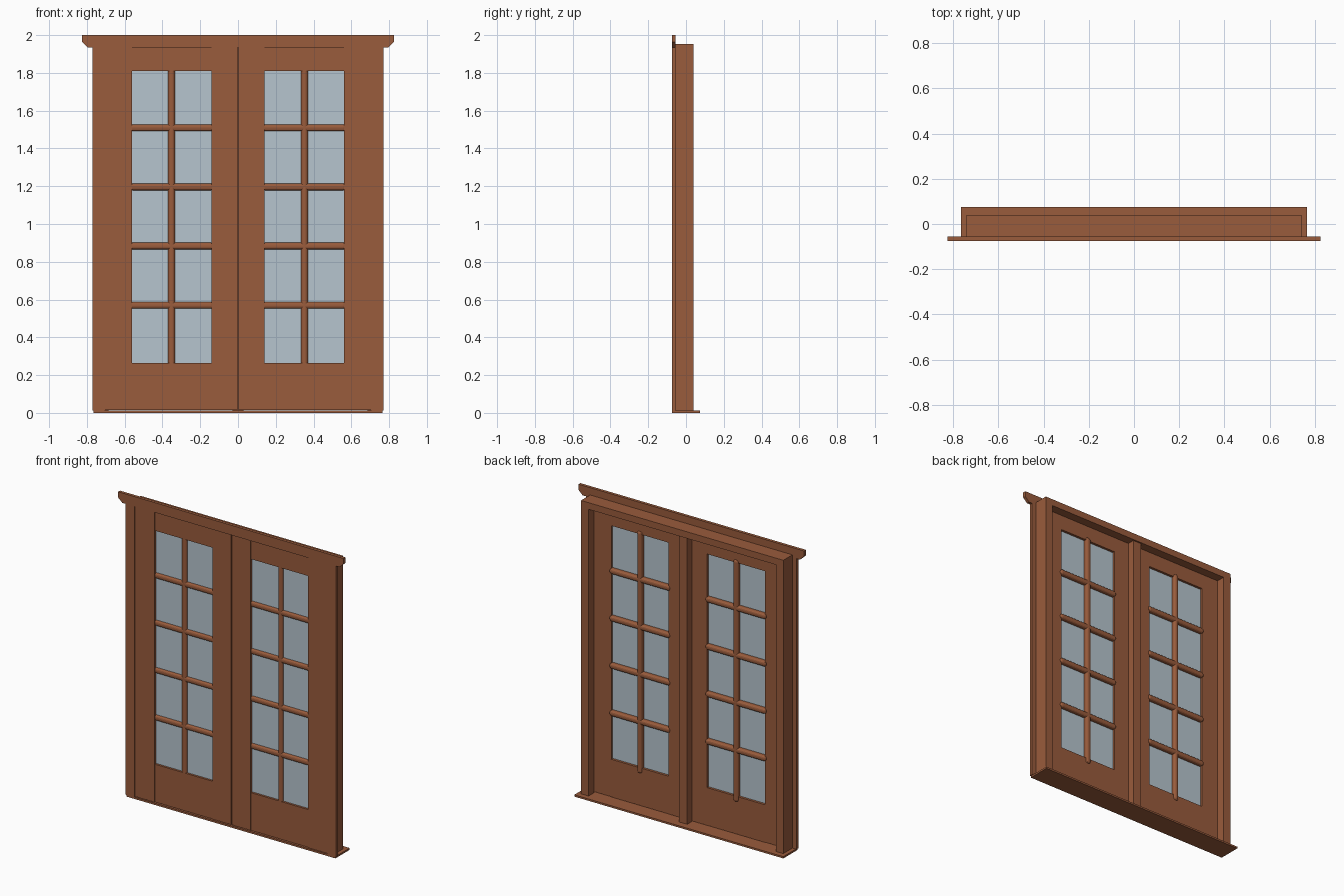
import bpy, bmesh

cube = bpy.data.objects.get("Cube")
if cube:
    bpy.data.objects.remove(cube, do_unlink=True)


def material(name, rgb):
    m = bpy.data.materials.new(name)
    m.use_nodes = True
    m.diffuse_color = (*rgb, 1)
    m.node_tree.nodes["Principled BSDF"].inputs["Base Color"].default_value = (*rgb, 1)
    return m


WOOD = material("brown wood", (0.32, 0.106, 0.045))
GLASS = material("pale glass", (0.47, 0.56, 0.62))


def finish(name, bm, mat):
    bmesh.ops.recalc_face_normals(bm, faces=bm.faces)
    mesh = bpy.data.meshes.new(name)
    bm.to_mesh(mesh)
    bm.free()
    mesh.materials.append(mat)
    obj = bpy.data.objects.new(name, mesh)
    bpy.context.collection.objects.link(obj)
    return obj


def box(name, x, y, z, mat=WOOD, chamfer=0):
    """Box from (min, max) pairs, optionally with rounded edges."""
    x = sorted(x)
    bm = bmesh.new()
    bmesh.ops.create_cube(bm, size=1)
    for v in bm.verts:
        v.co = [r[0] if c < 0 else r[1] for c, r in zip(v.co, (x, y, z))]
    obj = finish(name, bm, mat)
    if chamfer:
        bevel = obj.modifiers.new("chamfer", "BEVEL")
        bevel.width = chamfer
        bevel.segments = 3
    return obj


JAMB = (-0.055, 0.04)            # frame depth
TRIM = (-0.075, -0.055)          # front casing depth
LEAF = (-0.068, -0.019)          # door leaf depth
STOP = (-0.018, 0.04)            # stops behind the leaves
SILL, TOP = 0.015, 1.952

# Sill and head of the frame
box("threshold", (-0.765, 0.765), (-0.074, 0.075), (0, SILL - 0.003))
box("head_jamb", (-0.74, 0.74), JAMB, (1.936, TOP))
box("head_stop", (-0.74, 0.74), STOP, (1.908, 1.936))
box("center_post", (-0.03, 0.03), (-0.019, 0.03), (0.006, 1.92))

# Head casing with chamfered lower ends
bm = bmesh.new()
outline = [(-0.825, 2), (0.825, 2), (0.825, 1.963), (0.795, 1.935), (-0.795, 1.935), (-0.825, 1.963)]
face = bm.faces.new([bm.verts.new((x, TRIM[0], z)) for x, z in outline])
ext = bmesh.ops.extrude_face_region(bm, geom=[face])
for v in ext["geom"]:
    if isinstance(v, bmesh.types.BMVert):
        v.co.y = TRIM[1]
finish("head_casing", bm, WOOD)

LOW, HIGH = 0.265, 1.81          # glazed opening
IN, OUT = 0.14, 0.5625
MID = 0.352

for s, side in ((1, "left"), (-1, "right")):
    def part(name, x, y, z, *args):
        return box(f"{side}_{name}", (s * x[0], s * x[1]), y, z, *args)

    # Frame upright and casing
    part("jamb", (0.706, 0.74), JAMB, (0.012, 1.936))
    part("jamb_stop", (0.685, 0.706), STOP, (0.012, 1.91))
    part("casing", (0.705, 0.77), TRIM, (0.012, 1.935))

    # Door leaf: outer stile set slightly forward, rails slightly recessed
    height = (0.016, 1.934)
    part("outer_stile", (OUT, 0.703), (LEAF[0] - 0.003, LEAF[1] - 0.004), height)
    part("inner_stile", (0.002, IN), LEAF, height)
    rail_depth = (LEAF[0] + 0.002, LEAF[1] - 0.001)
    part("bottom_rail", (IN, OUT), rail_depth, (height[0], LOW))
    part("top_rail", (IN, OUT), rail_depth, (HIGH, height[1]))

    # Glass and glazing bars
    part("glass", (IN, OUT), (-0.052, -0.036), (LOW, HIGH), GLASS)
    bar = (-0.066, -0.01)
    part("upright_bar", (MID - 0.018, MID + 0.018), bar, (0.23, 1.83), WOOD, 0.014)
    for i in range(4):
        z = 0.57 + i * 0.3133
        part(f"cross_bar_{i + 1}", (IN - 0.01, OUT + 0.01), bar, (z - 0.018, z + 0.018), WOOD, 0.014)
